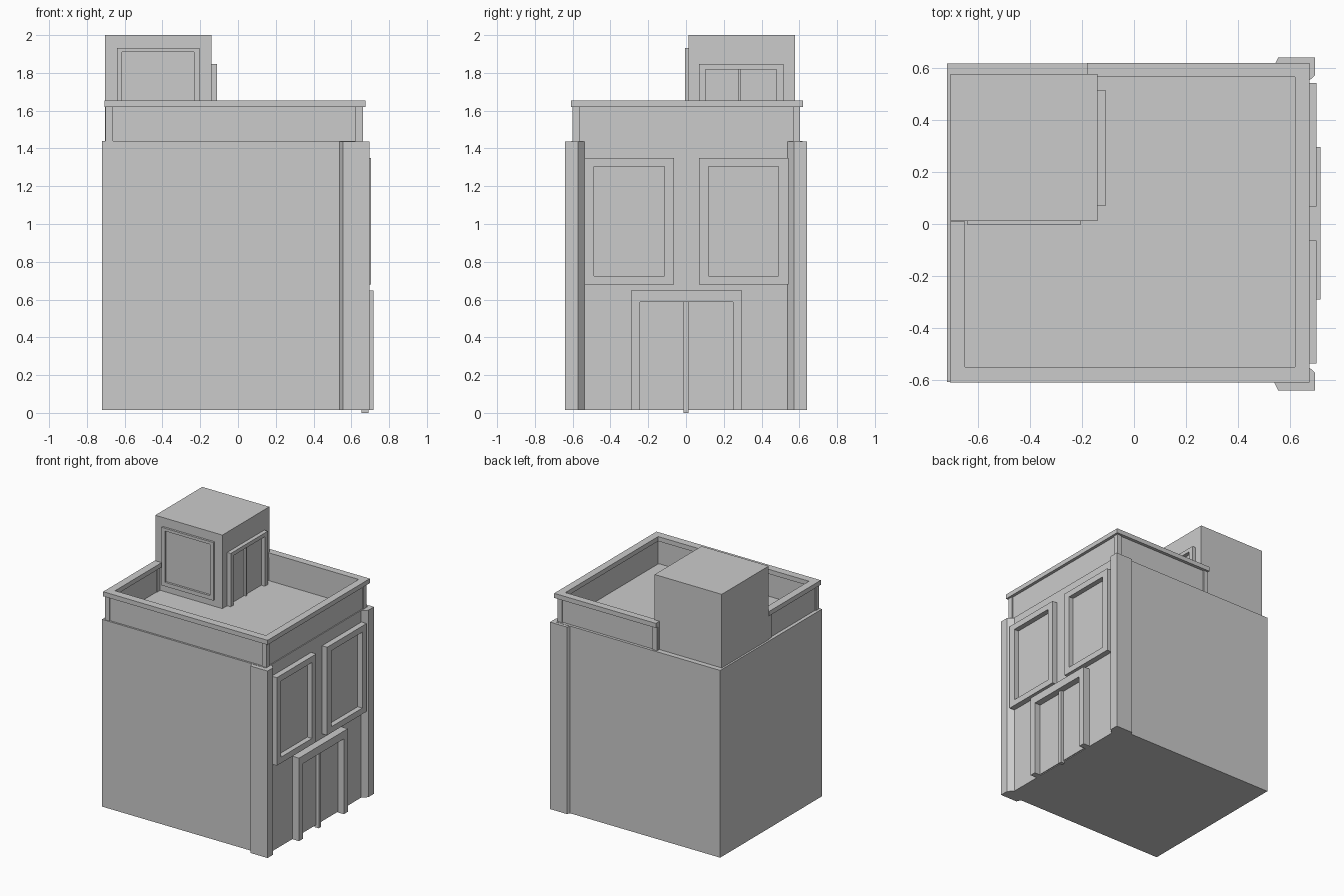
import bpy, bmesh

if "Cube" in bpy.data.objects:
    bpy.data.objects.remove(bpy.data.objects["Cube"])

# Local (u, v, depth) to world, for outlines drawn facing each axis
MAPS = {'x': lambda u, v, d: (d, u, v),
        'y': lambda u, v, d: (u, d, v),
        'z': lambda u, v, d: (u, v, d)}


def finish(bm, name):
    bmesh.ops.recalc_face_normals(bm, faces=bm.faces)
    me = bpy.data.meshes.new(name)
    bm.to_mesh(me)
    bm.free()
    ob = bpy.data.objects.new(name, me)
    bpy.context.collection.objects.link(ob)
    return ob


def prism(name, pts, d0, d1, axis='z'):
    """Extrude an outline along an axis."""
    bm = bmesh.new()
    a, b = ([bm.verts.new(MAPS[axis](u, v, d)) for u, v in pts] for d in (d0, d1))
    bm.faces.new(a)
    bm.faces.new(b)
    n = len(pts)
    for i in range(n):
        j = (i + 1) % n
        bm.faces.new((a[i], a[j], b[j], b[i]))
    return finish(bm, name)


def rect(u0, u1, v0, v1):
    return [(u0, v0), (u1, v0), (u1, v1), (u0, v1)]


def box(name, x0, x1, y0, y1, z0, z1):
    return prism(name, rect(x0, x1, y0, y1), z0, z1)


def band(name, outer, inner, d0, d1, axis, closed=True):
    """Rectangular strip between two outlines, open or closed."""
    bm = bmesh.new()
    loops = [[bm.verts.new(MAPS[axis](u, v, d)) for d, u, v in
              ((d0, *o), (d1, *o), (d1, *i), (d0, *i))] for o, i in zip(outer, inner)]
    n = len(loops)
    for k in range(n if closed else n - 1):
        p, q = loops[k], loops[(k + 1) % n]
        for s in range(4):
            t = (s + 1) % 4
            bm.faces.new((p[s], p[t], q[t], q[s]))
    if not closed:
        bm.faces.new(loops[0])
        bm.faces.new(loops[-1])
    return finish(bm, name)


def door_path(u0, u1, v0, v1):
    return [(u0, v0), (u0, v1), (u1, v1), (u1, v0)]


# Main block
box("main_block", -.72, .66, -.607, .617, .015, 1.44)

# Corner pilasters with splayed edges, mirrored front to back
for s, label in ((-1, "front"), (1, "back")):
    pts = [(.535, .60), (.555, .64), (.697, .64), (.697, .573), (.66, .538), (.60, .538)]
    prism(label + "_pilaster", [(x, s * y) for x, y in pts], .015, 1.438)

# Street windows
for c, label in ((-.30, "front"), (.305, "back")):
    band(label + "_window_frame", rect(c - .237, c + .237, .68, 1.35),
         rect(c - .186, c + .186, .726, 1.304), .655, .703, 'x')
    box(label + "_window_pane", .65, .664, c - .19, c + .19, .72, 1.31)

# Street double door
band("door_frame", door_path(-.29, .297, .015, .647),
     door_path(-.243, .248, .015, .587), .655, .717, 'x', False)
box("door_panels", .65, .667, -.245, .25, .02, .59)
box("door_centre_bar", .655, .69, -.014, .014, 0, .588)

# Parapet: posts, thin panels and a coping that stops at the roof room
P = [(-.682, -.582), (.642, -.582), (.642, .585), (-.16, .585), (-.682, -.01)]
for i, (x, y) in enumerate(P):
    box(f"parapet_post_{i + 1}", x - .019, x + .019, y - .019, y + .019, 1.44, 1.625)


def path(x0, x1, y0, y1):
    return [(x0, .01), (x0, y0), (x1, y0), (x1, y1), (-.18, y1)]


band("parapet_panels", path(-.693, .653, -.593, .596),
     path(-.668, .628, -.568, .571), 1.44, 1.63, 'z', False)
band("parapet_coping", path(-.708, .676, -.61, .62),
     path(-.65, .62, -.55, .565), 1.62, 1.655, 'z', False)

# Roof room
box("roof_room", -.705, -.14, .012, .577, 1.43, 2)
band("roof_window_frame", rect(-.64, -.205, 1.49, 1.932),
     rect(-.613, -.233, 1.52, 1.91), -.004, .015, 'y')
band("roof_door_frame", door_path(.07, .516, 1.44, 1.846),
     door_path(.102, .48, 1.44, 1.817), -.145, -.11, 'x', False)
box("roof_door_bar", -.145, -.125, .275, .288, 1.44, 1.82)
